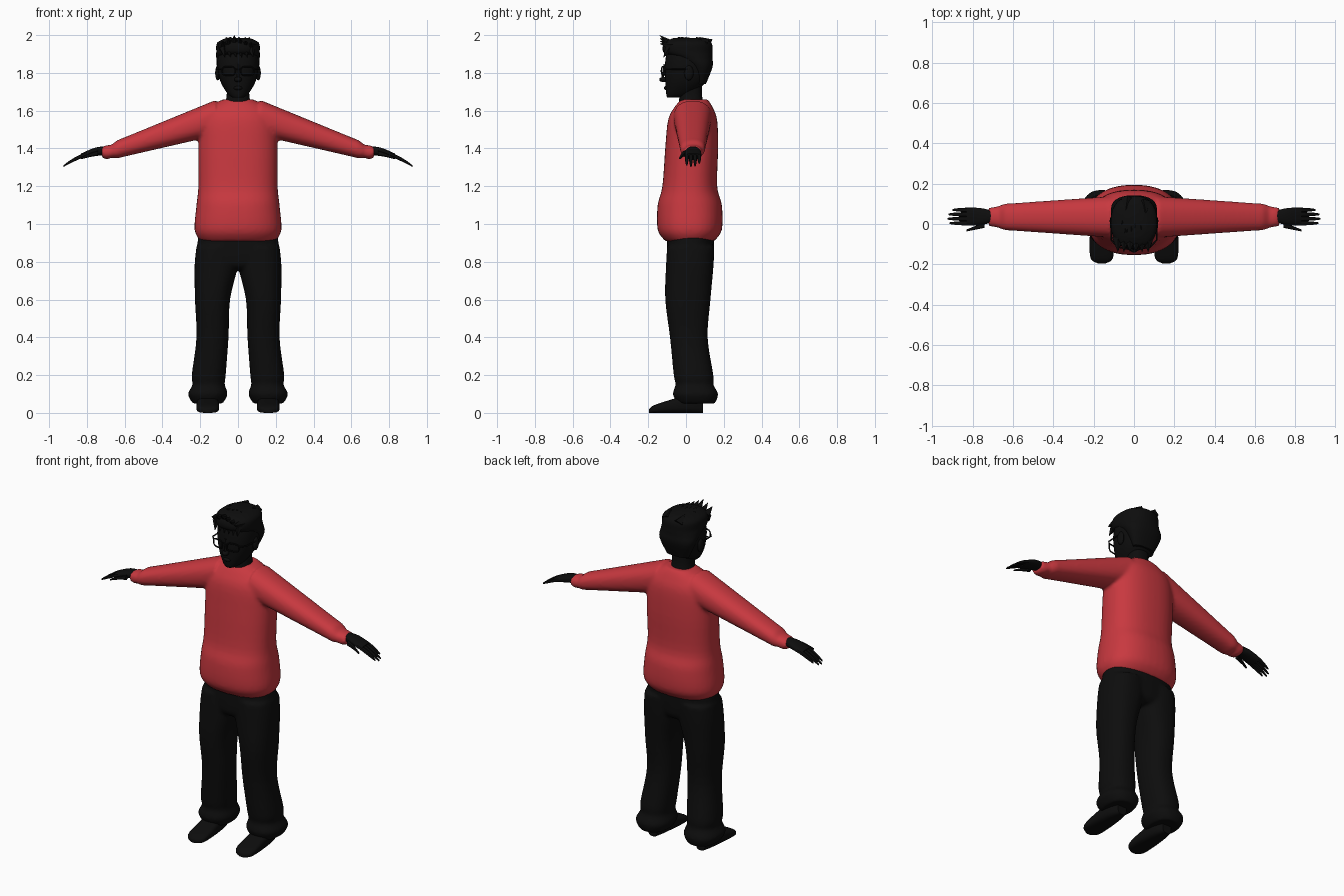
import bpy, bmesh, math, random
from mathutils import Vector

cube = bpy.data.objects.get("Cube")
if cube:
    bpy.data.objects.remove(cube, do_unlink=True)

random.seed(4)
SIDES = {"left": 1, "right": -1}


def material(name, rgb):
    mat = bpy.data.materials.new(name)
    mat.use_nodes = True
    mat.diffuse_color = (*rgb, 1)
    mat.node_tree.nodes["Principled BSDF"].inputs["Base Color"].default_value = (*rgb, 1)
    return mat


RED = material("sweater red", (.58, .04, .05))
BLACK = material("near black", (.004, .004, .004))


def blend(before, start, end, after, t):
    """Catmull-Rom interpolation between start and end."""
    tangent_in, tangent_out = (end - before) / 2, (after - start) / 2
    gap = end - start
    bend = 3 * gap - 2 * tangent_in - tangent_out
    twist = tangent_in + tangent_out - 2 * gap
    return start + t * (tangent_in + t * (bend + t * twist))


def smooth_rows(rows, steps):
    padded = [rows[0], *rows, rows[-1]]
    result = []
    for group in zip(padded, padded[1:], padded[2:], padded[3:]):
        for k in range(steps):
            result.append([blend(*values, k / steps) for values in zip(*group)])
    return result + [rows[-1]]


def rounded(value, power):
    return math.copysign(abs(value) ** power, value)


def circle_angles(count):
    return [math.tau * i / count for i in range(count)]


def loft(bm, axis, rows, side=1, count=28, power=.85, steps=4):
    """Each row: station on the axis, then centre and radius on the other two axes."""
    rings = []
    for station, centre_a, radius_a, centre_b, radius_b in smooth_rows(rows, steps):
        ring = []
        for angle in circle_angles(count):
            a = centre_a + radius_a * rounded(math.cos(angle), power)
            b = centre_b + radius_b * rounded(math.sin(angle), power)
            x, y, z = {"x": (station, a, b), "y": (a, station, b), "z": (a, b, station)}[axis]
            ring.append(bm.verts.new((x * side, y, z)))
        rings.append(ring)
    for lower, upper in zip(rings, rings[1:]):
        for i in range(count):
            bm.faces.new((lower[i - 1], lower[i], upper[i], upper[i - 1]))
    bm.faces.new(rings[0])
    bm.faces.new(rings[-1])


def upright(bm, rows, **options):
    """Centred vertical loft: height, half width, depth centre, half depth."""
    loft(bm, "z", [(z, 0, width, centre, depth) for z, width, centre, depth in rows], **options)


def ball(bm, centre, radii):
    created = bmesh.ops.create_uvsphere(bm, u_segments=12, v_segments=8, radius=1)
    bmesh.ops.scale(bm, vec=radii, verts=created["verts"])
    bmesh.ops.translate(bm, vec=centre, verts=created["verts"])


def spike(bm, base, tip, radius):
    base, tip = Vector(base), Vector(tip)
    direction = tip - base
    matrix = direction.to_track_quat("Z", "Y").to_matrix().to_4x4()
    matrix.translation = (base + tip) / 2
    bmesh.ops.create_cone(bm, cap_ends=True, segments=5, radius1=radius, radius2=0,
                          depth=direction.length, matrix=matrix)


def finish(bm, name, mat, fuse=False):
    bmesh.ops.recalc_face_normals(bm, faces=bm.faces)
    mesh = bpy.data.meshes.new(name)
    bm.to_mesh(mesh)
    bm.free()
    mesh.materials.append(mat)
    obj = bpy.data.objects.new(name, mesh)
    bpy.context.collection.objects.link(obj)
    bpy.ops.object.select_all(action="DESELECT")
    obj.select_set(True)
    bpy.context.view_layer.objects.active = obj
    bpy.ops.object.shade_smooth_by_angle(angle=math.radians(45))
    if fuse:  # merge overlapping parts into one cloth surface
        remesh = obj.modifiers.new("fuse", "REMESH")
        remesh.mode, remesh.voxel_size, remesh.use_smooth_shade = "VOXEL", .01, True
        soften = obj.modifiers.new("soften", "SMOOTH")
        soften.factor, soften.iterations = .5, 5


def wire(name, points, closed=False):
    curve = bpy.data.curves.new(name, "CURVE")
    curve.dimensions, curve.bevel_depth, curve.bevel_resolution = "3D", .004, 1
    spline = curve.splines.new("POLY")
    spline.points.add(len(points) - 1)
    for point, position in zip(spline.points, points):
        point.co = (*position, 1)
    spline.use_cyclic_u = closed
    curve.materials.append(BLACK)
    bpy.context.collection.objects.link(bpy.data.objects.new(name, curve))


# Sweater: body with a loose hem, sloping sleeves with cuffs
bm = bmesh.new()
upright(bm, [(.91, .2, .02, .13), (.97, .23, .02, .17), (1.1, .22, .02, .17),
             (1.2, .21, .02, .145), (1.4, .21, .03, .14), (1.55, .2, .035, .13),
             (1.62, .15, .04, .1), (1.66, .08, .045, .07)], count=40)
for side in SIDES.values():
    sleeve = [(x, .035, .11 - .07 * x, 1.6 - .32 * x, .105 - .09 * x)
              for x in (.12, .2, .3, .4, .5, .6, .64)]
    cuff = [(.67, .035, .055, 1.385, .034), (.69, .035, .05, 1.38, .038),
            (.72, .035, .045, 1.38, .03)]
    loft(bm, "x", sleeve + cuff, side)
finish(bm, "sweater", RED, fuse=True)

# Trousers: hips and two legs with gathered hems
bm = bmesh.new()
upright(bm, [(.76, .12, .02, .09), (.8, .215, .02, .12), (.94, .21, .025, .125)])
for side in SIDES.values():
    loft(bm, "z", [(.05, .16, .08, .055, .1), (.1, .16, .105, .05, .12),
                   (.15, .155, .085, .045, .1), (.2, .155, .09, .04, .105),
                   (.4, .135, .085, .015, .1), (.6, .135, .093, .01, .12),
                   (.78, .115, .115, .02, .126), (.88, .11, .11, .025, .125)], side)
finish(bm, "trousers", BLACK, fuse=True)


def hand_height(x):
    return 1.39 - 1.4 * (x - .68) ** 2


for word, side in SIDES.items():
    # Shoe with a flat sole
    bm = bmesh.new()
    loft(bm, "y", [(y, .16, width, height, height) for y, width, height in
                   ((-.195, .02, .01), (-.17, .055, .02), (-.08, .06, .035),
                    (.03, .05, .05), (.09, .03, .04))], side, power=.65)
    finish(bm, word + "_shoe", BLACK)

    # Hand: palm, four drooping fingers and thumb
    bm = bmesh.new()
    loft(bm, "x", [(x, .037, width, hand_height(x), thickness) for x, width, thickness in
                   ((.69, .026, .024), (.76, .042, .022), (.83, .044, .015))], side)
    for finger in range(4):
        y = .07 - .022 * finger
        length = .125 - .008 * (finger - 1.8) ** 2
        rows = []
        for k in range(5):
            t = k / 4
            x, radius = .8 + length * t, .011 * (1 - .6 * t ** 3)
            rows.append((x, y, radius, hand_height(x), radius))
        loft(bm, "x", rows, side, count=8, steps=1)
    thumb = []
    for k in range(4):
        x, radius = .74 + .03 * k, .014 - .003 * k
        thumb.append((x, -.005 - .009 * k, radius, hand_height(x) - .01, radius))
    loft(bm, "x", thumb, side, count=8, steps=1)
    finish(bm, word + "_hand", BLACK)

# Neck, head, nose, lips and ears
bm = bmesh.new()
upright(bm, [(1.6, .075, .03, .07), (1.68, .06, .025, .06), (1.75, .06, .025, .06)])
finish(bm, "neck", BLACK)
bm = bmesh.new()
upright(bm, [(1.67, .03, -.06, .04), (1.69, .055, -.035, .07), (1.76, .095, 0, .11),
             (1.86, .11, .01, .12), (1.94, .09, .01, .1), (1.97, .04, .01, .05)])
spike(bm, (0, -.1, 1.84), (0, -.135, 1.75), .02)
ball(bm, (0, -.12, 1.765), (.02, .022, .014))
ball(bm, (0, -.1, 1.72), (.025, .018, .012))
for side in SIDES.values():
    ball(bm, (side * .107, .015, 1.8), (.014, .025, .04))
finish(bm, "head", BLACK)

# Hair: cap with nape, raised fringe, tousled crown and forehead locks
bm = bmesh.new()
upright(bm, [(1.74, .07, .08, .025), (1.83, .11, .08, .06), (1.88, .115, .04, .1),
             (1.91, .115, .01, .13), (1.96, .11, .01, .125), (1.985, .06, .015, .08)])
for i in range(6):
    x = .03 * i - .08
    spike(bm, (x, -.07, 1.94), (x, -.14, 2 - abs(x + .02) / 2), .03)
    spike(bm, (x, -.09, 1.93), (x + .01, -.12, 1.88), .022)
for i in range(8):
    x, y = random.uniform(-.06, .06), random.uniform(-.04, .1)
    spike(bm, (x, y + .03, 1.95), (x * 1.2, y - .02, 1.99), .035)
finish(bm, "hair", BLACK)

# Glasses: two rims, temples and a bridge
for word, side in SIDES.items():
    rim = [(side * (.05 + .035 * rounded(math.cos(angle), .6)),
            -.12 + .01 * math.cos(angle),
            1.81 + .023 * rounded(math.sin(angle), .6)) for angle in circle_angles(20)]
    wire(word + "_glasses_rim", rim, closed=True)
    wire(word + "_glasses_temple", [(side * .085, -.11, 1.82), (side * .112, -.08, 1.82),
                                    (side * .115, .02, 1.82)])
wire("glasses_bridge", [(x, -.12, 1.82) for x in (-.016, .016)])
